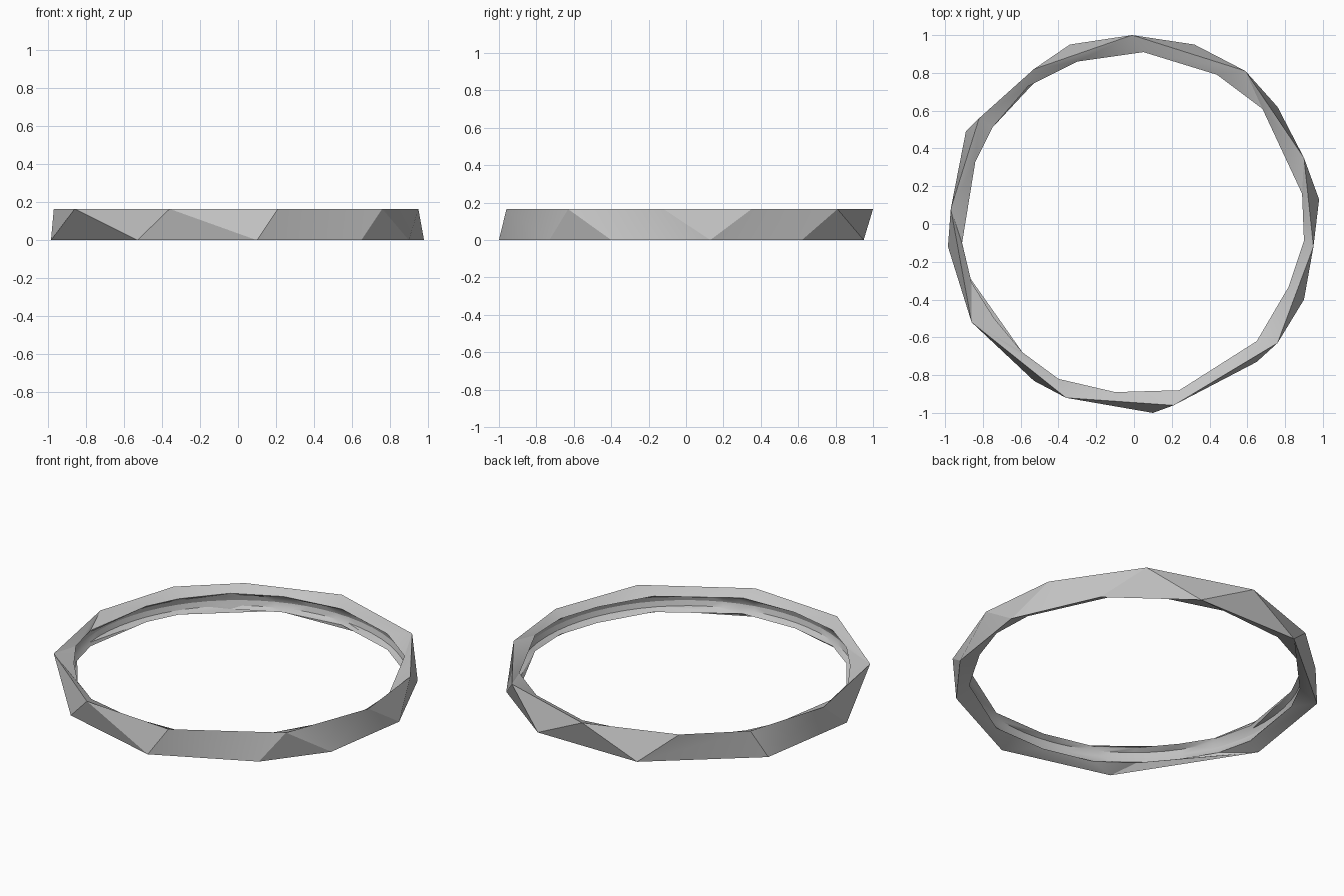
import bpy
import bmesh
from math import atan2, cos, sin, tau, radians

default_cube = bpy.data.objects.get("Cube")
if default_cube:
    bpy.data.objects.remove(default_cube, do_unlink=True)

HEIGHT = 0.165
LIP_INSET = 0.035

# Irregular corner outlines of the faceted band
bottom_rim = [(.10, -1), (.65, -.73), (.90, -.40), (.98, .13), (.76, .62),
              (.32, .95), (-.34, .95), (-.89, .49), (-.985, -.12), (-.53, -.83)]
top_rim = [(.21, -.96), (.76, -.63), (.95, -.12), (.90, .35), (.59, .81), (-.01, 1),
           (-.53, .82), (-.82, .56), (-.97, .08), (-.86, -.52), (-.36, -.92)]
inner_lip = [(.05, .91), (.44, .79), (.68, .61), (.89, .16), (.90, -.09), (.82, -.33),
             (.65, -.62), (.24, -.88), (-.10, -.89), (-.40, -.82), (-.59, -.68),
             (-.74, -.50), (-.86, -.31), (-.91, -.10), (-.84, .33), (-.75, .51),
             (-.56, .73), (-.30, .86)]


def angle_of(point):
    return atan2(point[1], point[0]) % tau


def circle(radius, count=64):
    return [(radius * cos(tau * i / count), radius * sin(tau * i / count))
            for i in range(count)]


def add_loop(bm, outline, z):
    """Add an outline at one height, ordered by angle."""
    return [bm.verts.new((x, y, z)) for x, y in sorted(outline, key=angle_of)]


def zip_loops(bm, first, second):
    """Fill between two loops with triangles, stepping round by angle."""
    def angle(loop, index):
        turns, k = divmod(index, len(loop))
        return angle_of(loop[k].co) + turns * tau

    i = j = 0
    while i < len(first) or j < len(second):
        a, b = first[i % len(first)], second[j % len(second)]
        step_first = j >= len(second) or (
            i < len(first) and angle(first, i + 1) <= angle(second, j + 1))
        if step_first:
            i += 1
            bm.faces.new((a, b, first[i % len(first)]))
        else:
            j += 1
            bm.faces.new((a, b, second[j % len(second)]))


# Closed section: outer facets, sloped rims, lips and a round inner groove
bm = bmesh.new()
middle = HEIGHT / 2
section = [
    (bottom_rim, 0),
    (top_rim, HEIGHT),
    (inner_lip, HEIGHT - LIP_INSET),
    (circle(.925), middle + .03),
    (circle(.933), middle),
    (circle(.925), middle - .03),
    (inner_lip, LIP_INSET),
]
loops = [add_loop(bm, outline, z) for outline, z in section]
for index, loop in enumerate(loops):
    zip_loops(bm, loop, loops[(index + 1) % len(loops)])
bmesh.ops.recalc_face_normals(bm, faces=bm.faces)

mesh = bpy.data.meshes.new("faceted_ring")
bm.to_mesh(mesh)
bm.free()
ring = bpy.data.objects.new("faceted_ring", mesh)
bpy.context.collection.objects.link(ring)

# Plain grey finish
grey = bpy.data.materials.new("plain_grey")
grey.use_nodes = True
colour = (.55, .55, .55, 1)
grey.diffuse_color = colour
grey.node_tree.nodes["Principled BSDF"].inputs["Base Color"].default_value = colour
mesh.materials.append(grey)

# Soft groove and shallow facets, crisp main edges
bpy.ops.object.select_all(action="DESELECT")
ring.select_set(True)
bpy.context.view_layer.objects.active = ring
bpy.ops.object.shade_smooth_by_angle(angle=radians(25))
